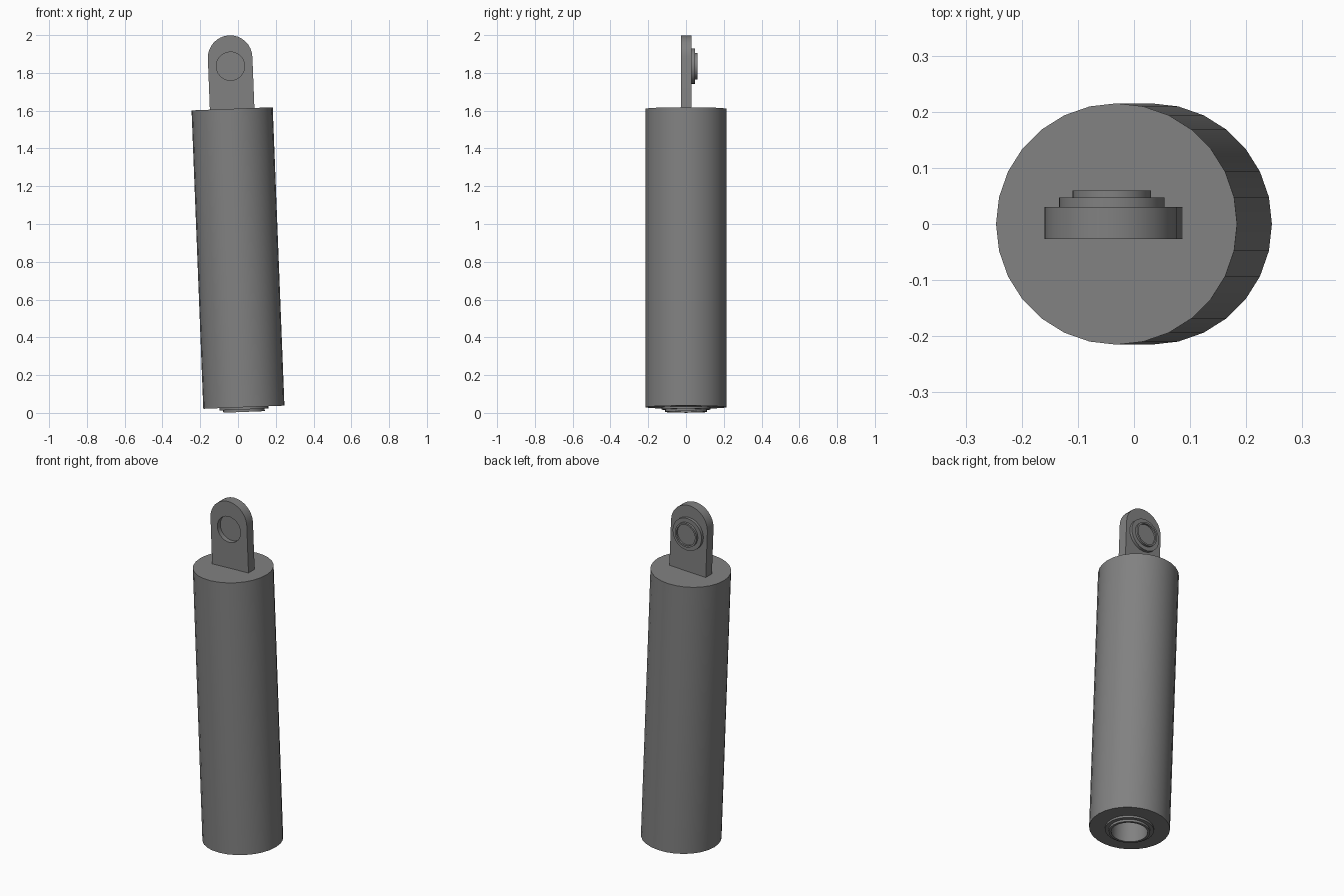
import bpy, bmesh, math
from mathutils import Matrix, Vector

cube = bpy.data.objects.get("Cube")
if cube:
    bpy.data.objects.remove(cube, do_unlink=True)

GREY = (0.22, 0.22, 0.22, 1)
metal = bpy.data.materials.new("dark_grey_metal")
metal.use_nodes = True
metal.diffuse_color = GREY
metal.node_tree.nodes["Principled BSDF"].inputs["Base Color"].default_value = GREY

# The whole piece leans slightly toward -x
LEAN = Matrix.Translation((0.031, 0, 0.03)) @ Matrix.Rotation(math.radians(-2.25), 4, 'Y')
LENGTH = 1.581
EYE_HEIGHT = 1.807
SIDES = 28


def finish(obj, local):
    """Place an object in the leaning frame, colour it and smooth it."""
    obj.matrix_world = LEAN @ local
    obj.data.materials.clear()
    obj.data.materials.append(metal)
    bpy.ops.object.select_all(action='DESELECT')
    obj.select_set(True)
    bpy.context.view_layer.objects.active = obj
    bpy.ops.object.shade_smooth_by_angle(angle=math.radians(30))


def lathe(name, profile, local):
    """Revolve a (radius, height) profile around z."""
    bm = bmesh.new()
    verts = [bm.verts.new((r, 0, h)) for r, h in profile]
    edges = [bm.edges.new(pair) for pair in zip(verts, verts[1:])]
    bmesh.ops.spin(bm, geom=verts + edges, axis=(0, 0, 1), cent=(0, 0, 0),
                   angle=math.tau, steps=SIDES)
    bmesh.ops.remove_doubles(bm, verts=bm.verts, dist=0.0001)
    bmesh.ops.recalc_face_normals(bm, faces=bm.faces)
    mesh = bpy.data.meshes.new(name)
    bm.to_mesh(mesh)
    bm.free()
    obj = bpy.data.objects.new(name, mesh)
    bpy.context.collection.objects.link(obj)
    finish(obj, local)


def arc(radius, centre_y, start, end, steps):
    angles = [start + (end - start) * i / steps for i in range(steps + 1)]
    return [(radius * math.cos(a), centre_y + radius * math.sin(a)) for a in angles]


# Main barrel with a stepped collar and a bore in its lower end
lathe("barrel", [(0, LENGTH), (0.215, LENGTH), (0.215, 0), (0.13, 0), (0.13, -0.012),
                 (0.11, -0.012), (0.11, -0.025), (0.097, -0.025), (0.097, 0.4), (0, 0.4)],
      Matrix.Identity(4))

# Round-topped lug plate with an eye hole
outline = [(-0.118, LENGTH - 0.02), (0.118, LENGTH - 0.02)]
outline += arc(0.118, 1.852, 0, math.pi, 16)
hole = arc(0.075, EYE_HEIGHT, 0, math.tau, SIDES)[:-1]
curve = bpy.data.curves.new("lug_plate", 'CURVE')
curve.dimensions = '2D'
curve.fill_mode = 'BOTH'
curve.extrude = 0.0285
for points in (outline, hole):
    spline = curve.splines.new('POLY')
    spline.points.add(len(points) - 1)
    for point, (x, y) in zip(spline.points, points):
        point.co = (x, y, 0, 1)
    spline.use_cyclic_u = True
lug = bpy.data.objects.new("lug_plate", curve)
bpy.context.collection.objects.link(lug)
bpy.ops.object.select_all(action='DESELECT')
lug.select_set(True)
bpy.context.view_layer.objects.active = lug
bpy.ops.object.convert(target='MESH')
lug = bpy.context.view_layer.objects.active
bm = bmesh.new()
bm.from_mesh(lug.data)
bmesh.ops.remove_doubles(bm, verts=bm.verts, dist=0.0001)
bmesh.ops.recalc_face_normals(bm, faces=bm.faces)
bm.to_mesh(lug.data)
bm.free()
finish(lug, Matrix.Translation((0, 0.0015, 0)) @ Matrix.Rotation(math.pi / 2, 4, 'X'))

# Stepped boss that plugs the eye from behind, leaving a recess in front
lathe("eye_boss", [(0, 0), (0.075, 0), (0.075, 0.03), (0.094, 0.03), (0.094, 0.047),
                   (0.07, 0.047), (0.07, 0.06), (0.06, 0.06), (0.06, 0.05), (0, 0.05)],
      Matrix.Translation((0, 0, EYE_HEIGHT)) @ Matrix.Rotation(-math.pi / 2, 4, 'X'))
